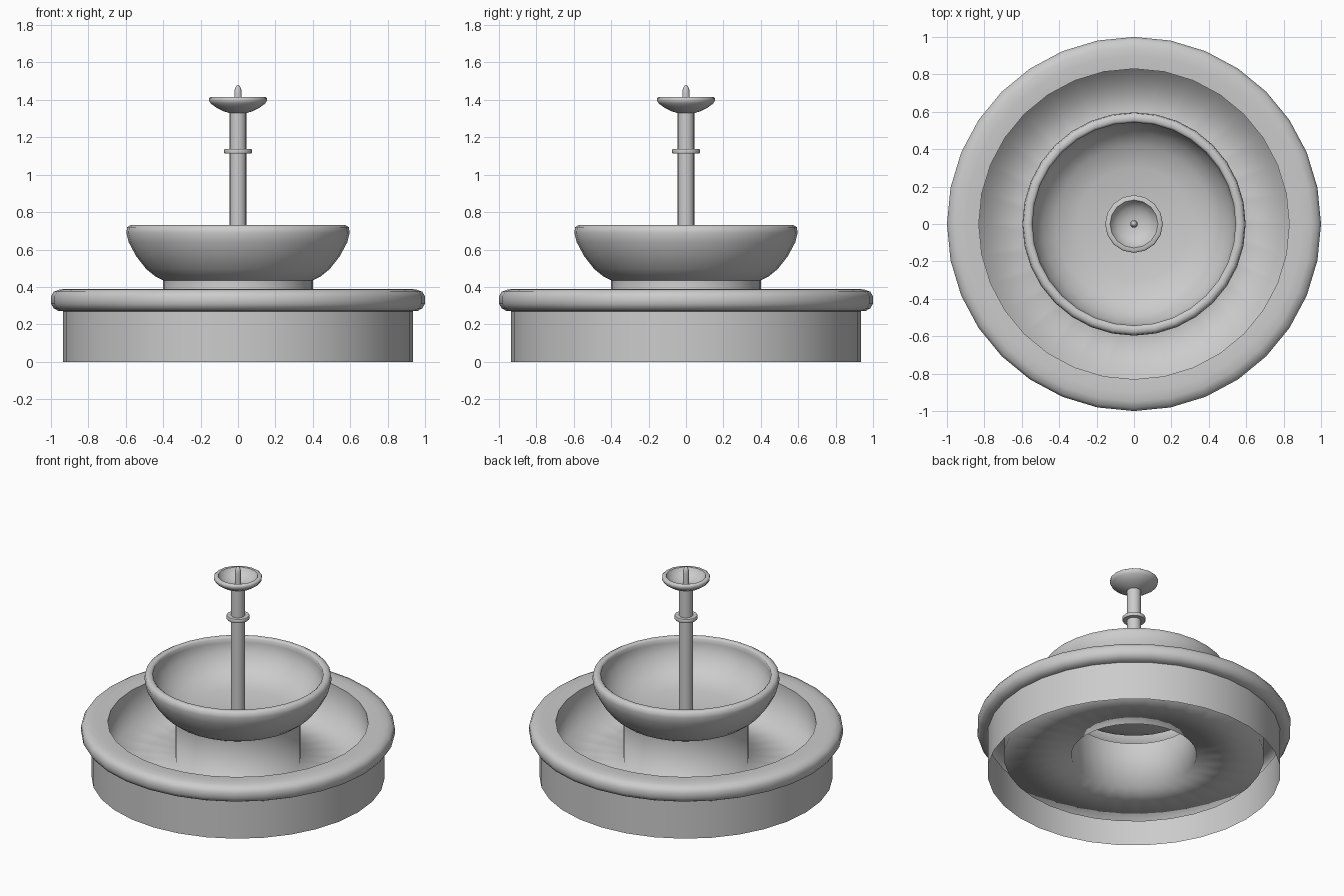
import bpy, bmesh, math


def lathe(name, profile, sides=32, angle=40):
    """Spin a (radius, height) profile around z; radius 0 becomes a pole."""
    bm = bmesh.new()
    rings = []
    for r, z in profile:
        if r == 0:
            rings.append([bm.verts.new((0, 0, z))] * sides)
        else:
            rings.append([bm.verts.new((r * math.cos(2 * math.pi * i / sides),
                                        r * math.sin(2 * math.pi * i / sides), z))
                          for i in range(sides)])
    for a, b in zip(rings, rings[1:]):
        for i in range(sides):
            j = (i + 1) % sides
            quad = list(dict.fromkeys((a[i], a[j], b[j], b[i])))
            bm.faces.new(quad)
    mesh = bpy.data.meshes.new(name)
    bm.to_mesh(mesh)
    bm.free()
    obj = bpy.data.objects.new(name, mesh)
    bpy.context.collection.objects.link(obj)
    bpy.ops.object.select_all(action='DESELECT')
    obj.select_set(True)
    bpy.context.view_layer.objects.active = obj
    bpy.ops.object.shade_smooth_by_angle(angle=math.radians(angle))
    return obj


# Outer wall, open underneath, with the rounded overhanging rim
lathe("basin_wall", [
    (0.935, 0), (0.935, 0.27), (0.96, 0.272), (0.985, 0.285), (1, 0.31),
    (1, 0.35), (0.985, 0.375), (0.95, 0.387), (0.90, 0.39), (0.83, 0.385)], angle=60)

# Basin interior running into the hollow pedestal
lathe("basin_and_pedestal", [
    (0.83, 0.385), (0.83, 0.115), (0.40, 0.125), (0.40, 0.44)], angle=100)

# Double-walled middle bowl
lathe("middle_bowl", [
    (0.40, 0.435), (0.44, 0.455), (0.49, 0.495), (0.545, 0.565), (0.585, 0.64),
    (0.597, 0.69), (0.592, 0.72), (0.575, 0.73), (0.555, 0.73), (0.543, 0.72),
    (0.547, 0.69), (0.53, 0.63), (0.49, 0.565), (0.42, 0.51), (0.30, 0.475),
    (0, 0.465)], angle=60)

# Pole with its collar
lathe("pole", [(0.045, 0.465), (0.045, 1.345)], 16)
lathe("pole_collar", [
    (0.045, 1.113), (0.072, 1.113), (0.075, 1.12), (0.075, 1.132),
    (0.072, 1.138), (0.045, 1.138)], 16)

# Small top dish
lathe("top_dish", [
    (0.045, 1.33), (0.075, 1.338), (0.11, 1.355), (0.145, 1.38), (0.154, 1.395),
    (0.154, 1.41), (0.148, 1.415), (0.128, 1.415), (0.118, 1.395),
    (0.09, 1.37), (0.05, 1.355), (0, 1.35)], 16, 60)

# Spout tip
lathe("spout", [
    (0.02, 1.35), (0.02, 1.435), (0.017, 1.458), (0.009, 1.475), (0, 1.48)], 12, 60)
